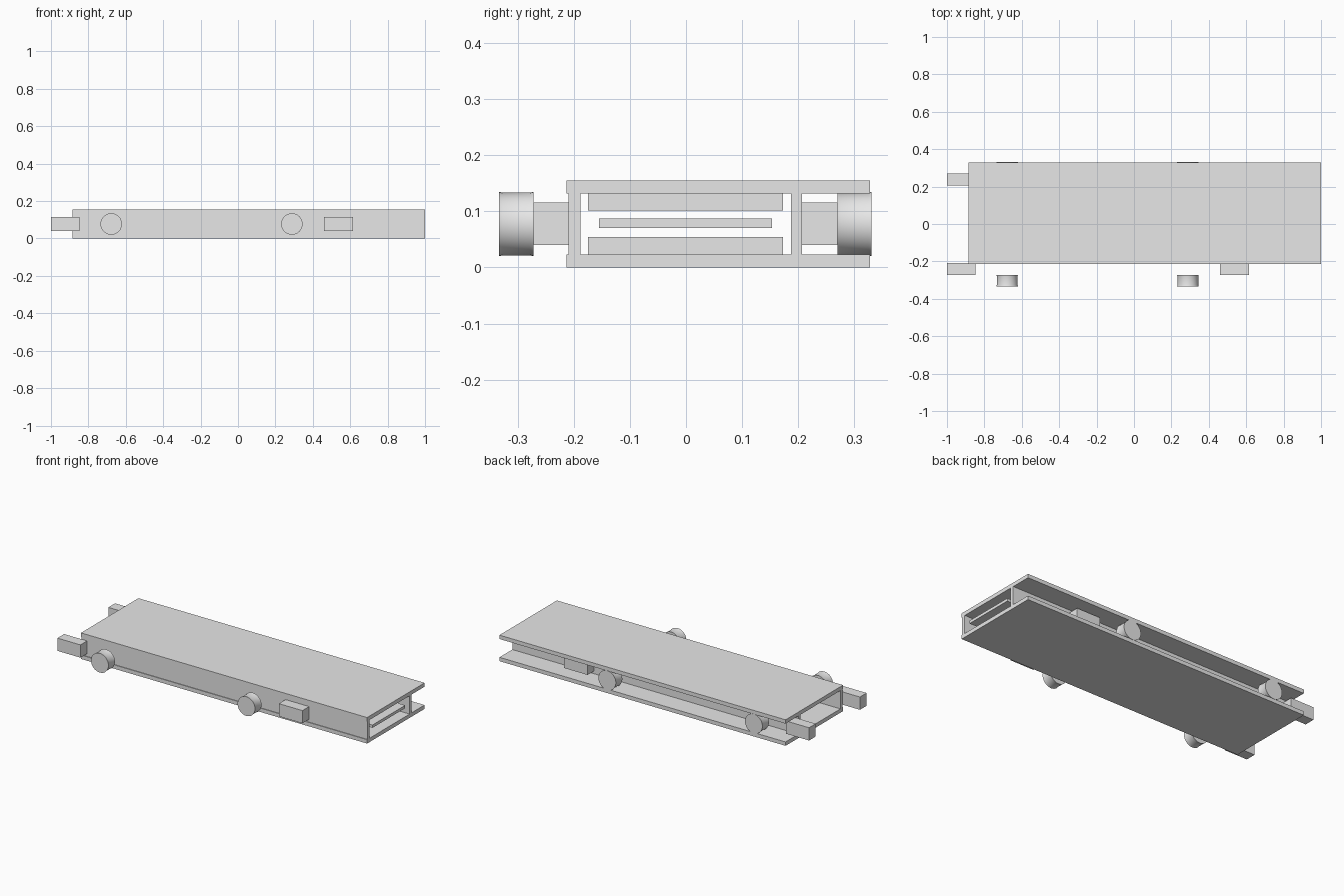
import bpy, bmesh, math
from mathutils import Matrix

cube = bpy.data.objects.get("Cube")
if cube:
    bpy.data.objects.remove(cube, do_unlink=True)

grey = bpy.data.materials.new("light_grey")
grey.use_nodes = True
grey.diffuse_color = (0.8, 0.8, 0.8, 1)
grey.node_tree.nodes["Principled BSDF"].inputs["Base Color"].default_value = (0.8, 0.8, 0.8, 1)


def add_object(name, bm):
    mesh = bpy.data.meshes.new(name)
    bmesh.ops.recalc_face_normals(bm, faces=bm.faces)
    bm.to_mesh(mesh)
    bm.free()
    mesh.materials.append(grey)
    obj = bpy.data.objects.new(name, mesh)
    bpy.context.collection.objects.link(obj)
    return obj


def box(name, xs, ys, zs):
    """Box between a low and a high value on each axis."""
    bm = bmesh.new()
    spans = (xs, ys, zs)
    size = [hi - lo for lo, hi in spans]
    centre = [(lo + hi) / 2 for lo, hi in spans]
    bmesh.ops.create_cube(bm, size=1, matrix=Matrix.Translation(centre) @ Matrix.Diagonal((*size, 1)))
    return add_object(name, bm)


def wheel(name, x, y, z, radius, width):
    """Disc on a y axis with a slightly waisted tread."""
    bm = bmesh.new()
    waist = radius * 0.97
    profile = [(-0.5, radius), (-0.4, waist), (0.4, waist), (0.5, radius)]
    sides = 32
    rings = []
    for offset, r in profile:
        rings.append([bm.verts.new((x + r * math.cos(math.tau * i / sides),
                                    y + offset * width,
                                    z + r * math.sin(math.tau * i / sides)))
                      for i in range(sides)])
    for a, b in zip(rings, rings[1:]):
        for i in range(sides):
            j = (i + 1) % sides
            bm.faces.new((a[i], a[j], b[j], b[i]))
    bm.faces.new(rings[0])
    bm.faces.new(rings[-1])
    obj = add_object(name, bm)
    bpy.ops.object.select_all(action='DESELECT')
    obj.select_set(True)
    bpy.context.view_layer.objects.active = obj
    bpy.ops.object.shade_smooth_by_angle(angle=math.radians(40))


body = (-0.886, 1.0)
inner = (0.023, 0.132)

# Outer plates and side walls
box("bottom_plate", body, (-0.213, 0.328), (0, inner[0]))
box("top_plate", body, (-0.213, 0.328), (inner[1], 0.155))
box("front_wall", body, (-0.209, -0.188), inner)
box("back_wall", body, (0.187, 0.207), inner)

# Slabs inside the channel
box("lower_inner_slab", (-0.7, 0.85), (-0.175, 0.173), (inner[0], 0.054))
box("upper_inner_slab", (-0.7, 0.85), (-0.175, 0.173), (0.102, inner[1]))
box("middle_board", (-0.7, 0.995), (-0.155, 0.153), (0.07, 0.087))

# Side blocks and wheels on both sides
for side, block_y, wheel_y in (("front", (-0.272, -0.209), -0.3025),
                               ("back", (0.207, 0.27), 0.3005)):
    for end, block_x, wheel_x in (("right", (-1.0, -0.848), -0.678),
                                  ("left", (0.46, 0.615), 0.288)):
        box(f"{side}_{end}_block", block_x, block_y, (0.04, 0.116))
        wheel(f"{side}_{end}_wheel", wheel_x, wheel_y, 0.0775, 0.0575, 0.061)
